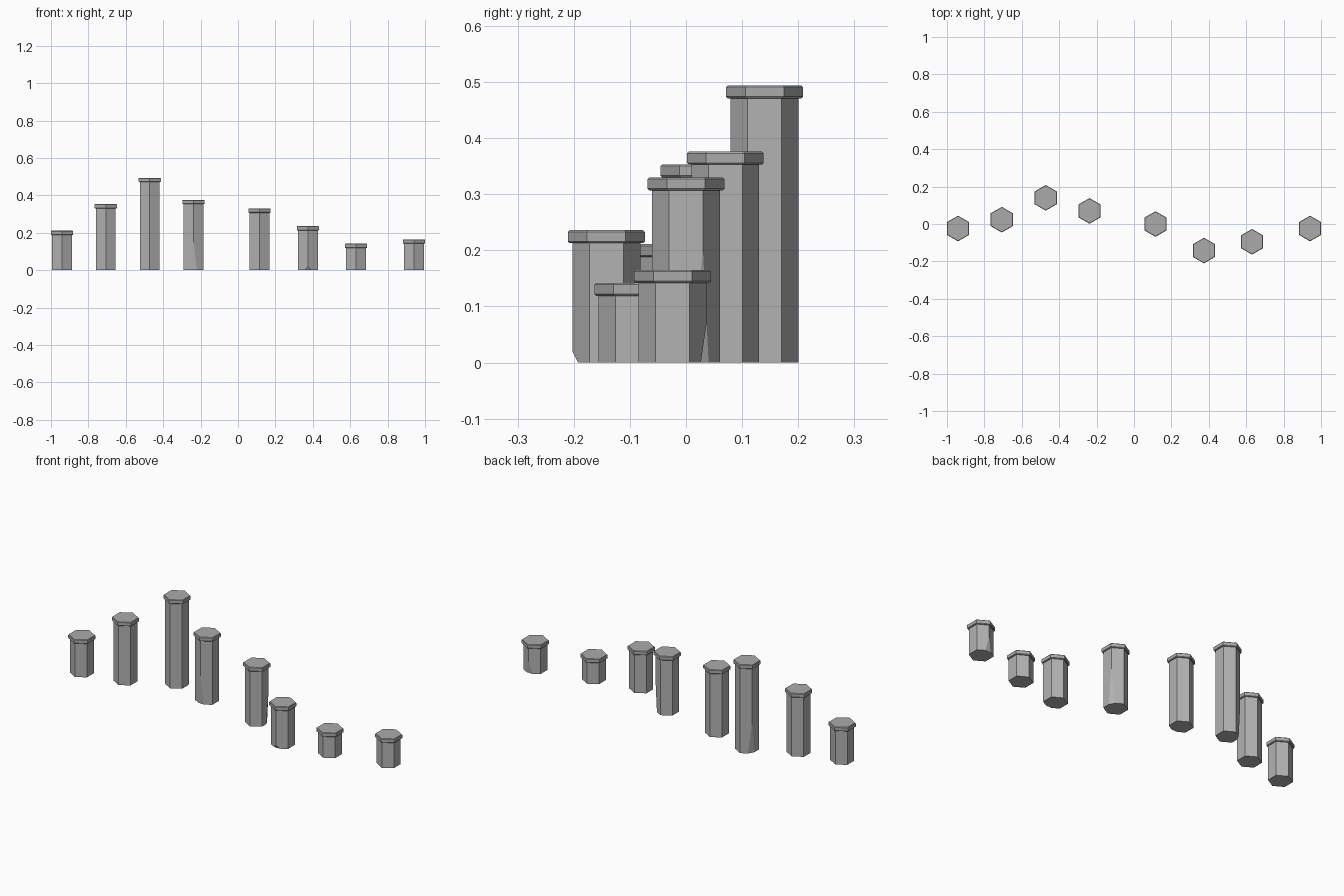
import bpy, bmesh
from math import radians, cos, sin
from mathutils import Vector

if "Cube" in bpy.data.objects:
    bpy.data.objects.remove(bpy.data.objects["Cube"])

SHAFT_R, CAP_R, CAP_H = 0.0605, 0.0685, 0.023


def material(name, grey):
    mat = bpy.data.materials.new(name)
    mat.use_nodes = True
    colour = (grey, grey, grey, 1)
    mat.diffuse_color = colour
    mat.node_tree.nodes["Principled BSDF"].inputs["Base Color"].default_value = colour
    return mat


stone = material("grey stone", 0.45)
cap_stone = material("cap stone", 0.41)


def hex_stack(bm, rings):
    """Hexagonal solid from (radius, height) rings, corners pointing along y."""
    loops = [[bm.verts.new((r * cos(radians(a)), r * sin(radians(a)), z))
              for a in range(30, 390, 60)] for r, z in rings]
    bm.faces.new(loops[0][::-1])
    bm.faces.new(loops[-1])
    for low, high in zip(loops, loops[1:]):
        for i in range(6):
            j = (i + 1) % 6
            bm.faces.new((low[i], low[j], high[j], high[i]))


def chip_corner(bm, angle, height, depth=0.01):
    """Slice a sloping sliver off the foot of one corner."""
    out = Vector((cos(radians(angle)), sin(radians(angle)), 0))
    normal = (out * height - Vector((0, 0, depth))).normalized()
    cut = bmesh.ops.bisect_plane(bm, geom=bm.verts[:] + bm.edges[:] + bm.faces[:],
                                 plane_co=out * (SHAFT_R - depth),
                                 plane_no=normal, clear_outer=True)
    edges = [e for e in cut["geom_cut"] if isinstance(e, bmesh.types.BMEdge)]
    bmesh.ops.holes_fill(bm, edges=edges)


def add_object(name, bm, location, mat):
    bmesh.ops.recalc_face_normals(bm, faces=bm.faces[:])
    mesh = bpy.data.meshes.new(name)
    bm.to_mesh(mesh)
    bm.free()
    mesh.materials.append(mat)
    obj = bpy.data.objects.new(name, mesh)
    obj.location = location
    bpy.context.collection.objects.link(obj)


# Each column: x, y, total height, optional (corner angle, chip height)
columns = [
    (-0.941, -0.024, 0.211, None),
    (-0.707, 0.023, 0.353, None),
    (-0.472, 0.14, 0.494, (150, 0.17)),
    (-0.238, 0.07, 0.376, (-90, 0.16)),
    (0.115, 0.0, 0.33, (30, 0.2)),
    (0.374, -0.142, 0.236, (-90, 0.02)),
    (0.631, -0.095, 0.142, None),
    (0.941, -0.024, 0.165, (90, 0.07)),
]

for number, (x, y, top, chip) in enumerate(columns, 1):
    # Shaft, with a worn foot on some columns
    bm = bmesh.new()
    hex_stack(bm, [(SHAFT_R, 0), (SHAFT_R, top - CAP_H + 0.002)])
    if chip:
        chip_corner(bm, *chip)
    add_object(f"column_shaft_{number}", bm, (x, y, 0), stone)

    # Wider cap with chamfered rims
    bm = bmesh.new()
    hex_stack(bm, [(CAP_R - 0.003, 0), (CAP_R, 0.003),
                   (CAP_R, CAP_H - 0.003), (CAP_R - 0.003, CAP_H)])
    add_object(f"column_cap_{number}", bm, (x, y, top - CAP_H), cap_stone)
